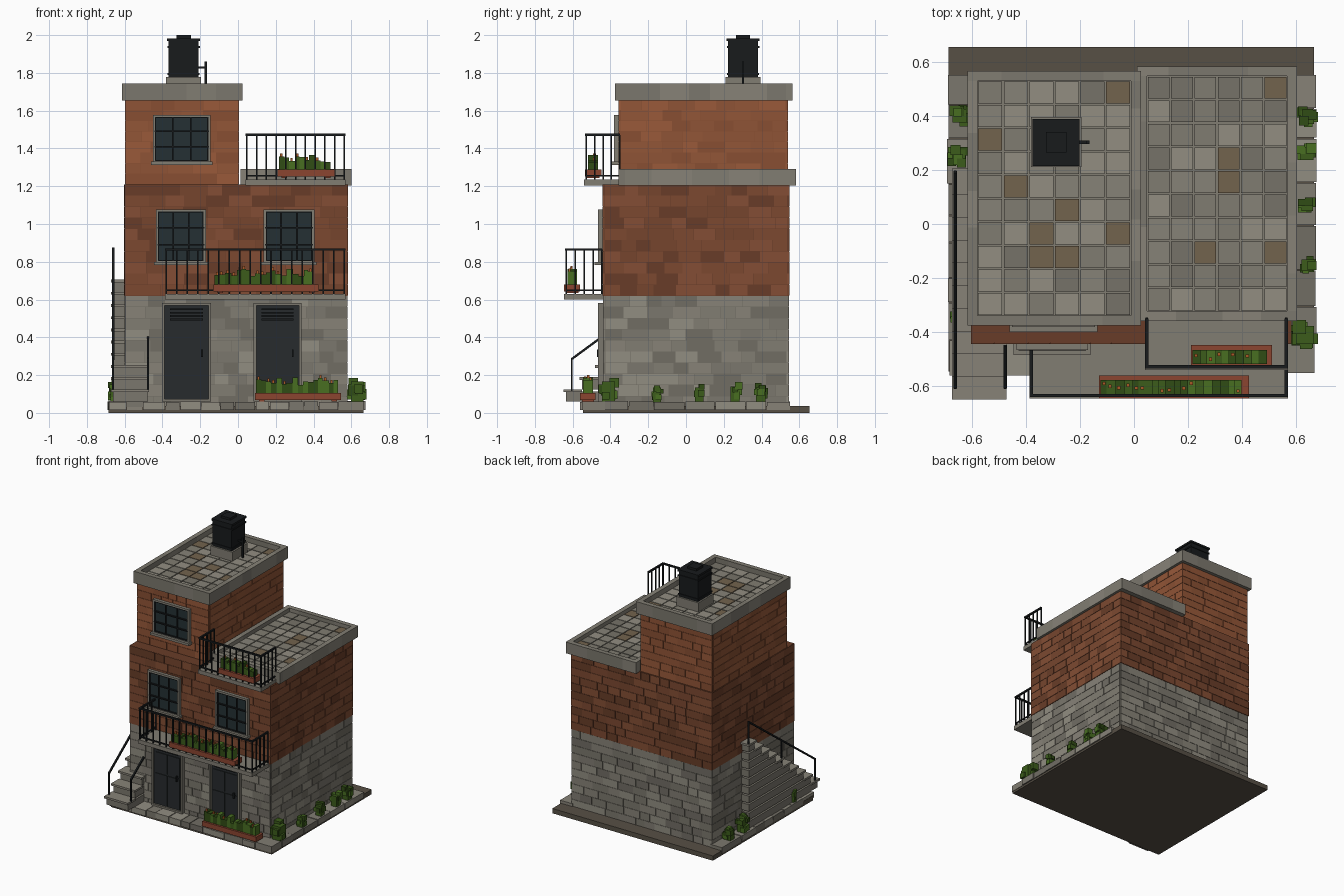
import bpy, bmesh, random
from mathutils import Vector, Matrix

if "Cube" in bpy.data.objects:
    bpy.data.objects.remove(bpy.data.objects["Cube"])

random.seed(7)
R = random.uniform


def mat(name, r, g, b):
    m = bpy.data.materials.new(name)
    m.diffuse_color = (r, g, b, 1)
    m.use_nodes = True
    m.node_tree.nodes["Principled BSDF"].inputs["Base Color"].default_value = m.diffuse_color
    return m


def shades(name, r, g, b, tints):
    return [mat(f"{name}_{i}", r * t, g * t, b * t) for i, t in enumerate(tints)]


STONE = shades("stone", .22, .205, .17, (.75, .9, 1, 1.1, 1.3))
BRICK = shades("brick", .2, .066, .03, (.7, .9, 1, 1.15))
CLAY = shades("clay_brick", .29, .092, .038, (.85, .95, 1, 1.1))
TILE = shades("tile", .24, .225, .185, (.75, .9, 1, 1.2)) + [mat("tile_brown", .17, .125, .075)]
GREEN = shades("leaf", .05, .12, .012, (.6, .9, 1.3)) + [mat("flower", .4, .1, .02)]
IRON = [mat("iron", .009, .011, .012)]
DARK = [mat("door_panel", .02, .024, .026), mat("glass", .018, .03, .034)]
EARTH = [mat("earth", .095, .08, .06)]
POT = [mat("terracotta", .26, .06, .03)]


def build(name, boxes, mats):
    """One object from boxes (x0, x1, y0, y1, z0, z1, material index)."""
    bm = bmesh.new()
    for x0, x1, y0, y1, z0, z1, i in boxes:
        m = Matrix.Translation(((x0 + x1) / 2, (y0 + y1) / 2, (z0 + z1) / 2)) @ \
            Matrix.Diagonal((x1 - x0, y1 - y0, z1 - z0, 1))
        vs = bmesh.ops.create_cube(bm, size=1, matrix=m)["verts"]
        for f in {f for v in vs for f in v.link_faces}:
            f.material_index = i
    me = bpy.data.meshes.new(name)
    bm.to_mesh(me)
    bm.free()
    for m in mats:
        me.materials.append(m)
    ob = bpy.data.objects.new(name, me)
    bpy.context.collection.objects.link(ob)
    return ob


def beam(name, a, b, w):
    """Square iron bar between two points."""
    a, b = Vector(a), Vector(b)
    ob = build(name, [(-w / 2, w / 2, -w / 2, w / 2, 0, (b - a).length, 0)], IRON)
    ob.data.transform(Matrix.Translation(a) @ (b - a).to_track_quat('Z', 'X').to_matrix().to_4x4())


def runs(a, b, step):
    """Split a..b into pieces of uneven length."""
    out, s = [], a
    while s < b - 1e-4:
        e = s + step * R(.65, 1.35)
        if b - e < step * .5:
            e = b
        out.append((s, e))
        s = e
    return out


def masonry(name, x0, x1, y0, y1, z0, z1, rows, step, mats):
    """Solid core faced on four sides with separate blocks."""
    t, g, n, h = .012, .001, len(mats), (z1 - z0) / rows
    bx = [(x0 + .003, x1 - .003, y0 + .003, y1 - .003, z0, z1, 0)]
    for r in range(rows):
        a, b = z0 + r * h + g, z0 + (r + 1) * h - g
        for yy in ((y0, y0 + t), (y1 - t, y1)):
            bx += [(s + g, e - g, *yy, a, b, random.randrange(n)) for s, e in runs(x0, x1, step)]
        for xx in ((x0, x0 + t), (x1 - t, x1)):
            bx += [(*xx, s + g, e - g, a, b, random.randrange(n)) for s, e in runs(y0 + t, y1 - t, step)]
    build(name, bx, mats)


def roof(name, x0, x1, y0, y1, z0, z1, zf, w=.036):
    """Slab, raised parapet of stone blocks and a tiled floor."""
    bx = [(x0 + .005, x1 - .005, y0 + .005, y1 - .005, z0, zf, 2)]
    for yy in ((y0, y0 + w), (y1 - w, y1)):
        bx += [(s, e, *yy, z0, z1, random.randrange(1, 4)) for s, e in runs(x0, x1, .16)]
    for xx in ((x0, x0 + w), (x1 - w, x1)):
        bx += [(*xx, s, e, z0, z1, random.randrange(1, 4)) for s, e in runs(y0 + w, y1 - w, .16)]
    build(name + "_parapet", bx, STONE)
    nx, ny, tiles = 6, 10, []
    dx, dy = (x1 - x0 - 2 * w) / nx, (y1 - y0 - 2 * w) / ny
    for i in range(nx):
        for j in range(ny):
            a, b = x0 + w + i * dx, y0 + w + j * dy
            c = random.choice((0, 1, 1, 2, 2, 3, 3, 4))
            tiles.append((a + .003, a + dx - .003, b + .003, b + dy - .003, zf - .005, zf + .008, c))
    build(name + "_tiles", tiles, TILE)


def railing(name, x0, x1, y0, y1, z0, z1, nx, ny):
    """Balcony rail on three sides; y0 is the free front edge."""
    w, bx = .004, []
    for z, r in ((z0 + .025, .004), (z1, .006)):
        bx.append((x0 - r, x1 + r, y0 - r, y0 + r, z - r, z + r, 0))
        bx += [(x - r, x + r, y0, y1, z - r, z + r, 0) for x in (x0, x1)]
    pts = [(x0 + (x1 - x0) * i / nx, y0) for i in range(nx + 1)]
    pts += [(x, y0 + (y1 - y0) * j / ny) for x in (x0, x1) for j in range(1, ny + 1)]
    bx += [(x - w, x + w, y - w, y + w, z0, z1, 0) for x, y in pts]
    build(name, bx, IRON)


def planter(name, x0, x1, y0, y1, z0, xe):
    """Terracotta trough with a row of plants up to xe."""
    build(name + "_trough", [(x0, x1, y0, y1, z0 + .008, z0 + .045, 0),
                             (x0 + .02, x0 + .05, y0 + .01, y1 - .01, z0, z0 + .01, 0),
                             (x1 - .05, x1 - .02, y0 + .01, y1 - .01, z0, z0 + .01, 0)], POT)
    bx, x, c = [], x0 + .006, (y0 + y1) / 2
    while x < xe:
        w, h = R(.022, .034), R(.04, .085)
        zt = z0 + .043 + h
        bx.append((x, x + w, c - .026, c + .026, z0 + .04, zt, random.randrange(3)))
        if R(0, 1) < .4:
            fy = c + R(-.015, .015)
            bx.append((x + .007, x + .019, fy - .006, fy + .006, zt, zt + .016, 3))
        x += w
    build(name + "_plants", bx, GREEN)


def bush(name, x, y, r, h):
    bx = [(x - r * .6, x + r * .6, y - r * .6, y + r * .6, .055, .055 + h * .8, 1)]
    for _ in range(8):
        s = r * R(.35, .5)
        a, b = x + R(-1, 1) * (r - s), y + R(-1, 1) * (r - s)
        c = .06 + s + R(0, 1) * (h - 2 * s)
        bx.append((a - s, a + s, b - s, b + s, c - s, c + s, random.randrange(3)))
    build(name, bx, GREEN)


def frame(x0, x1, z0, z1, y, w, d):
    """Boxes of a surround on a front wall at y."""
    return [(x0, x0 + w, y - d, y, z0, z1, 0), (x1 - w, x1, y - d, y, z0, z1, 0),
            (x0, x1, y - d, y, z1 - w, z1, 0), (x0, x1, y - d, y, z0, z0 + w, 0)]


def window(name, x0, x1, z0, z1, y):
    build(name + "_surround", frame(x0 - .008, x1 + .008, z0 - .008, z1 + .008, y + .005, .012, .028)
          + [(x0 - .018, x1 + .018, y - .042, y, z0 - .018, z0, 0)], STONE[2:3])
    build(name + "_glass", [(x0, x1, y - .012, y + .004, z0, z1, 0)], DARK[1:])
    bars = frame(x0, x1, z0, z1, y, .01, .022)
    for i in (1, 2):
        x, z = x0 + (x1 - x0) * i / 3, z0 + (z1 - z0) * i / 3
        bars += [(x - .004, x + .004, y - .02, y, z0, z1, 0), (x0, x1, y - .024, y, z - .004, z + .004, 0)]
    build(name + "_bars", bars, IRON)


def door(name, x0, x1, z0, z1, y):
    build(name + "_surround", frame(x0 - .012, x1 + .012, z0, z1 + .012, y + .004, .014, .03), STONE[1:2])
    xm, zm, bx = (x0 + x1) / 2, (z0 + z1) / 2, [(x0, x1, y - .012, y + .004, z0, z1, 0)]
    for a, b in ((x0 + .015, xm - .004), (xm + .004, x1 - .015)):
        for c, d in ((z0 + .02, zm - .005), (zm + .005, z1 - .1)):
            bx.append((a, b, y - .017, y, c, d, 0))
    build(name + "_panels", bx, DARK[:1])
    build(name + "_louvres", [(x0 + .03, x1 - .03, y - .022, y, z1 - .08 + k * .018, z1 - .071 + k * .018, 0)
                              for k in range(4)] + [(x1 - .04, x1 - .03, y - .032, y, zm - .02, zm + .02, 0)], IRON)


# Ground slab and paving strip
build("ground_slab", [(-.685, .665, -.545, .655, 0, .036, 0)], EARTH)
pav = [(s + .002, e - .002, -.555 + R(-.006, .006), -.43, .015, .06 + R(-.003, .003), random.randrange(5))
       for s, e in runs(-.685, .67, .11)]
for xa, xb in ((-.685, -.59), (.57, .67)):
    pav += [(xa - R(0, .006) * (xa < 0), xb + R(0, .006) * (xb > 0), s + .002, e - .002, .015,
             .06 + R(-.003, .003), random.randrange(5)) for s, e in runs(-.43, .553, .13)]
build("paving_stones", pav, STONE)

# House storeys and roofs
masonry("ground_storey", -.6, .58, -.44, .545, .03, .62, 10, .11, STONE)
masonry("middle_storey", -.603, .583, -.443, .548, .62, 1.21, 10, .11, BRICK)
masonry("upper_storey", -.598, .005, -.357, .54, 1.21, 1.66, 8, .11, CLAY)
roof("upper_roof", -.615, .025, -.375, .565, 1.655, 1.745, 1.7)
roof("lower_roof", .012, .602, -.358, .583, 1.205, 1.29, 1.255)

# Doors and windows
door("left_door", -.39, -.155, .06, .57, -.44)
door("right_door", .095, .325, .06, .57, -.44)
window("middle_left_window", -.427, -.178, .8, 1.07, -.443)
window("middle_right_window", .143, .397, .8, 1.07, -.443)
window("upper_window", -.443, -.153, 1.33, 1.57, -.357)

# Balconies with railings
build("lower_balcony_slab", [(-.387, .57, -.645, -.43, .6, .63, 0)], STONE[2:3])
build("upper_balcony_slab", [(.04, .57, -.54, -.34, 1.205, 1.235, 0)], STONE[2:3])
railing("lower_railing", -.38, .563, -.634, -.445, .625, .865, 17, 4)
railing("upper_railing", .047, .563, -.528, -.35, 1.23, 1.472, 10, 4)

# Planters and bushes
planter("lower_balcony", -.13, .425, -.645, -.56, .635, .385)
planter("upper_balcony", .21, .51, -.535, -.448, 1.243, .47)
planter("ground", .09, .545, -.56, -.478, .06, .51)
for i, (x, y, r, h) in enumerate(((.632, -.41, .056, .14), (.64, -.153, .036, .1), (.64, .07, .036, .1),
                                  (.64, .26, .04, .105), (.64, .395, .042, .1), (-.645, .4, .042, .1),
                                  (-.648, .25, .042, .12), (-.66, -.345, .026, .1))):
    bush(f"bush_{i}", x, y, r, h)

# Side staircase: solid risers with overhanging treads
N, D, H = 10, .084, .0645
steps = []
for i in range(N):
    y, z = -.635 + i * D, .06 + (i + 1) * H
    steps += [(-.662, -.48, y, .19, z - H, z - .012, 1), (-.672, -.472, y - .014, y + D, z - .015, z, 3)]
steps.append((-.662, -.48, -.55, .19, .03, .06, 1))
build("staircase", steps, STONE)


def rail_z(y):
    return .285 + (y + .605) * .735


for name, x, ys in (("outer_stair", -.661, (-.605, -.2, .193)), ("inner_stair", -.476, (-.605, -.45))):
    beam(name + "_handrail", (x, ys[0], rail_z(ys[0])), (x, ys[-1], rail_z(ys[-1])), .012)
    for k, y in enumerate(ys):
        if name == "outer_stair" or k == 0:
            beam(f"{name}_post_{k}", (x, y, rail_z(y) - .17), (x, y, rail_z(y) + .005), .01)

# Water tank on its plinth, with outlet pipe
build("tank_plinth", [(-.38, -.195, .21, .395, 1.7, 1.777, 0)], STONE[2:3])
tank = [(-.288 - r, -.288 + r, .302 - r, .302 + r, a, b, 0) for r, a, b in
        ((.08, 1.777, 1.97), (.085, 1.79, 1.8), (.086, 1.932, 1.942), (.087, 1.968, 1.983), (.038, 1.98, 2.0))]
build("water_tank", tank, IRON)
build("tank_pipe", [(-.21, -.166, .296, .308, 1.823, 1.835, 0), (-.177, -.165, .296, .308, 1.7, 1.86, 0)], IRON)
